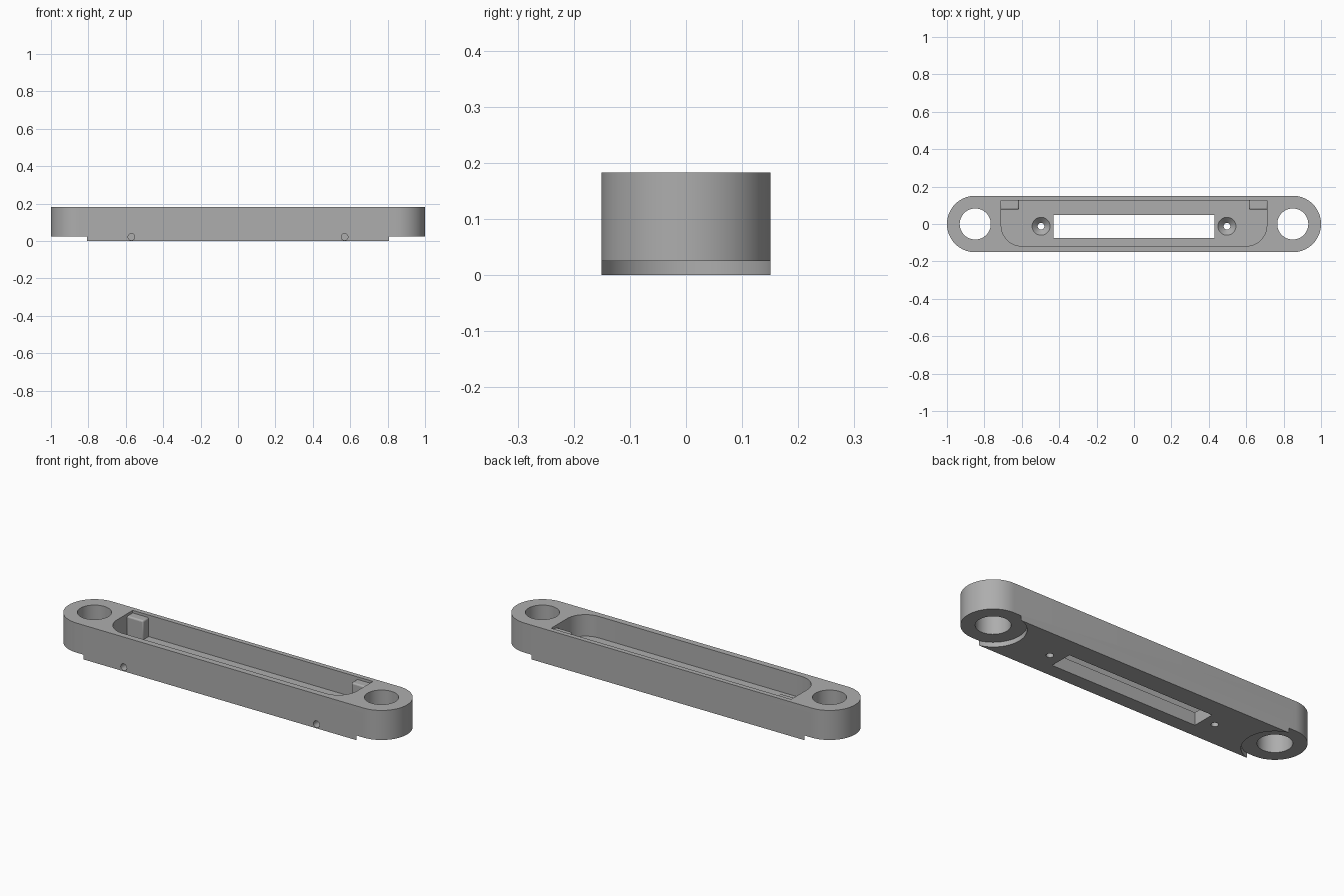
import bpy, bmesh, math

cube = bpy.data.objects.get("Cube")
if cube:
    bpy.data.objects.remove(cube, do_unlink=True)

grey = bpy.data.materials.new("plain grey")
grey.use_nodes = True
grey.diffuse_color = (0.42, 0.42, 0.42, 1)
grey.node_tree.nodes["Principled BSDF"].inputs["Base Color"].default_value = grey.diffuse_color

HEIGHT, FLOOR, STEP = 0.183, 0.068, 0.025
HALF_WIDTH, EYE_X = 0.151, 0.849


def arc(cx, cy, r, start, end, steps):
    """Points along an arc, angles in degrees."""
    angles = [math.radians(start + (end - start) * i / steps) for i in range(steps + 1)]
    return [(cx + r * math.cos(a), cy + r * math.sin(a)) for a in angles]


def finish(name, bm):
    bmesh.ops.recalc_face_normals(bm, faces=bm.faces)
    mesh = bpy.data.meshes.new(name)
    bm.to_mesh(mesh)
    bm.free()
    mesh.materials.append(grey)
    obj = bpy.data.objects.new(name, mesh)
    bpy.context.collection.objects.link(obj)
    return obj


def prism(name, outline, z0, z1):
    bm = bmesh.new()
    face = bm.faces.new([bm.verts.new((x, y, z0)) for x, y in outline])
    top = bmesh.ops.extrude_face_region(bm, geom=[face])["geom"]
    bmesh.ops.translate(bm, vec=(0, 0, z1 - z0),
                        verts=[v for v in top if isinstance(v, bmesh.types.BMVert)])
    return finish(name, bm)


def rod(name, location, r_low, r_high, depth, sides=48, tilt=0):
    bm = bmesh.new()
    bmesh.ops.create_cone(bm, cap_ends=True, segments=sides, radius1=r_low,
                          radius2=r_high, depth=depth)
    obj = finish(name, bm)
    obj.location = location
    obj.rotation_euler.x = tilt
    return obj


def rectangle(x0, x1, y0, y1):
    return [(x0, y0), (x1, y0), (x1, y1), (x0, y1)]


def cut(target, cutter):
    cutter.hide_render = True
    mod = target.modifiers.new("cut", "BOOLEAN")
    mod.operation, mod.solver, mod.object = "DIFFERENCE", "EXACT", cutter
    bpy.context.view_layer.objects.active = target
    bpy.ops.object.modifier_apply(modifier=mod.name)
    bpy.data.objects.remove(cutter, do_unlink=True)


def smooth(obj):
    bpy.ops.object.select_all(action="DESELECT")
    obj.select_set(True)
    bpy.context.view_layer.objects.active = obj
    bpy.ops.object.shade_smooth_by_angle(angle=math.radians(30))


# Long body with rounded ends
outline = arc(EYE_X, 0, HALF_WIDTH, -90, 90, 32) + arc(-EYE_X, 0, HALF_WIDTH, 90, 270, 32)
body = prism("body", outline, 0, HEIGHT)

# Pocket: front corners rounded, back corners square
pocket = (arc(-0.6, -0.008, 0.11, 180, 270, 16) + arc(0.6, -0.008, 0.11, 270, 360, 16)
          + [(0.71, 0.125), (-0.71, 0.125)])
cut(body, prism("pocket_cutter", pocket, FLOOR, 0.3))

# Long slot through the floor
cut(body, prism("slot_cutter", rectangle(-0.43, 0.43, -0.075, 0.048), -0.1, 0.12))

for side in (-1, 1):
    # Raised underside around each end hole, then the hole itself
    cut(body, rod("step_cutter", (side * EYE_X, 0, STEP - 0.1), 0.157, 0.157, 0.2, 64))
    cut(body, rod("eye_cutter", (side * EYE_X, 0, 0.1), 0.083, 0.083, 0.5))
    # Countersunk screw hole
    screw = (side * 0.497, -0.012)
    cut(body, rod("screw_cutter", (*screw, 0.05), 0.018, 0.018, 0.2, 32))
    cut(body, rod("sink_cutter", (*screw, FLOOR - 0.01), 0.018, 0.058, 0.04, 32))
    # Small blind hole in the front wall
    cut(body, rod("front_hole_cutter", (side * 0.57, -HALF_WIDTH, 0.022),
                  0.018, 0.018, 0.16, 24, math.pi / 2))
smooth(body)

# Corner tabs in the pocket
for side, name in ((1, "left_tab"), (-1, "right_tab")):
    x0, x1 = sorted((side * 0.615, side * 0.715))
    tab = prism(name, rectangle(x0, x1, 0.077, 0.13), FLOOR - 0.005, 0.17)
    bevel = tab.modifiers.new("soft edges", "BEVEL")
    bevel.width, bevel.segments = 0.008, 3
    smooth(tab)
